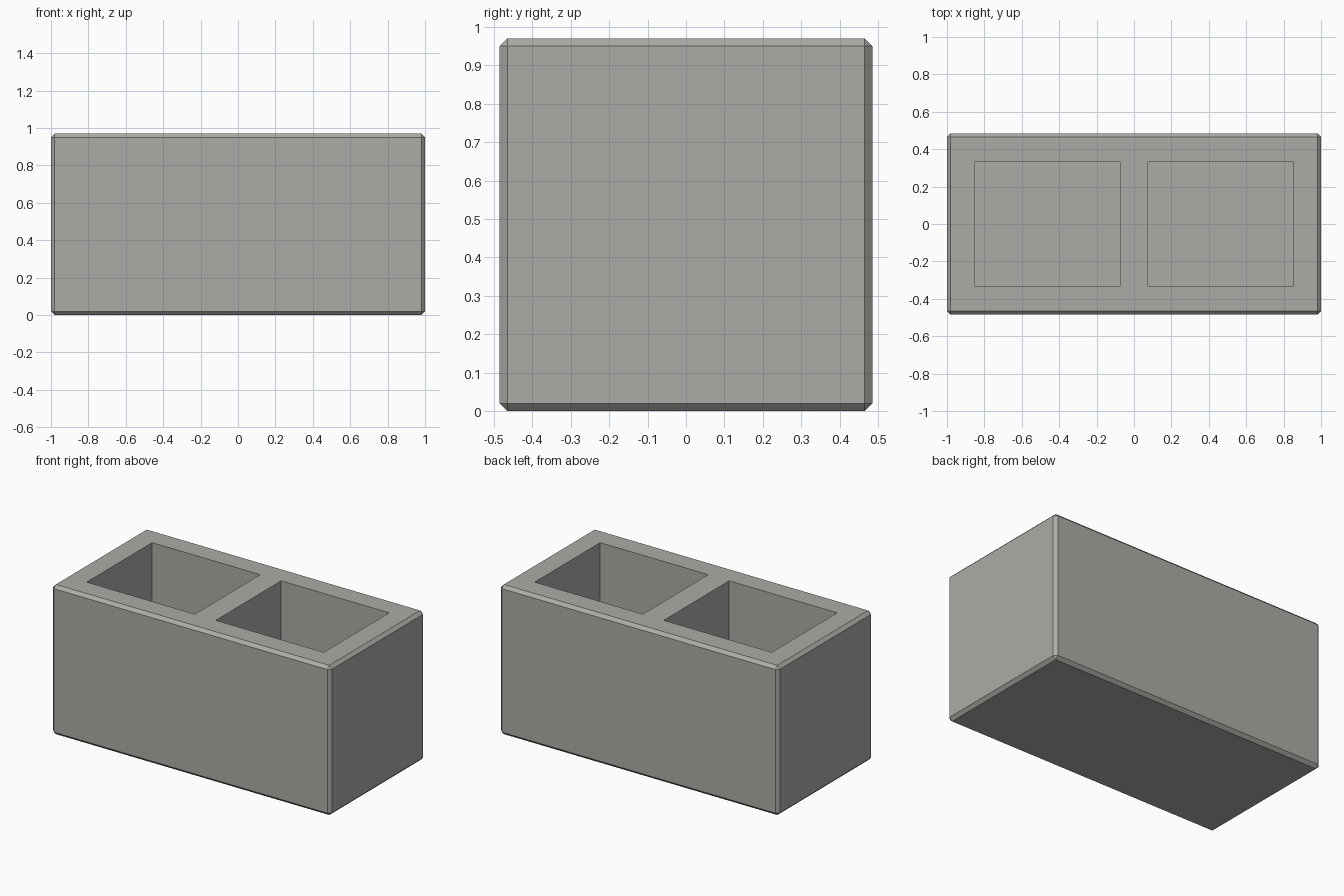
import bpy

if "Cube" in bpy.data.objects:
    bpy.data.objects.remove(bpy.data.objects["Cube"], do_unlink=True)

LENGTH, WIDTH, HEIGHT = 2.0, 0.97, 0.97
WALL, CHAMFER = 0.15, 0.02


def make_material(name, color):
    mat = bpy.data.materials.new(name)
    mat.use_nodes = True
    mat.diffuse_color = color
    bsdf = next(n for n in mat.node_tree.nodes if n.type == "BSDF_PRINCIPLED")
    bsdf.inputs["Base Color"].default_value = color
    bsdf.inputs["Roughness"].default_value = 0.9
    return mat


def box(name, size, center, mat):
    bpy.ops.mesh.primitive_cube_add(size=1, location=center)
    obj = bpy.context.object
    obj.name = name
    obj.scale = size
    bpy.ops.object.transform_apply(location=True, rotation=False, scale=True)
    obj.data.materials.append(mat)
    return obj


concrete = make_material("concrete grey", (0.42, 0.41, 0.385, 1))

# Chamfered block body
block = box("concrete_block", (LENGTH, WIDTH, HEIGHT), (0, 0, HEIGHT / 2), concrete)
bevel = block.modifiers.new("chamfer", "BEVEL")
bevel.width = CHAMFER
bevel.segments = 1

# Two square-edged cores, open at the top and closed by a floor
core_length = (LENGTH - 3 * WALL) / 2
core_x = (core_length + WALL) / 2
cutters = []
for side, sign in (("left", 1), ("right", -1)):
    cutter = box(side + "_core_cutter", (core_length, WIDTH - 2 * WALL, HEIGHT),
                 (sign * core_x, 0, WALL + HEIGHT / 2), concrete)
    cutter.hide_render = True
    cut = block.modifiers.new(side + "_core", "BOOLEAN")
    cut.operation = "DIFFERENCE"
    cut.solver = "EXACT"
    cut.object = cutter
    cutters.append(cutter)

# Bake the cuts and discard the cutters
bpy.ops.object.select_all(action="DESELECT")
bpy.context.view_layer.objects.active = block
block.select_set(True)
for name in [m.name for m in block.modifiers]:
    bpy.ops.object.modifier_apply(modifier=name)
for cutter in cutters:
    bpy.data.objects.remove(cutter, do_unlink=True)
